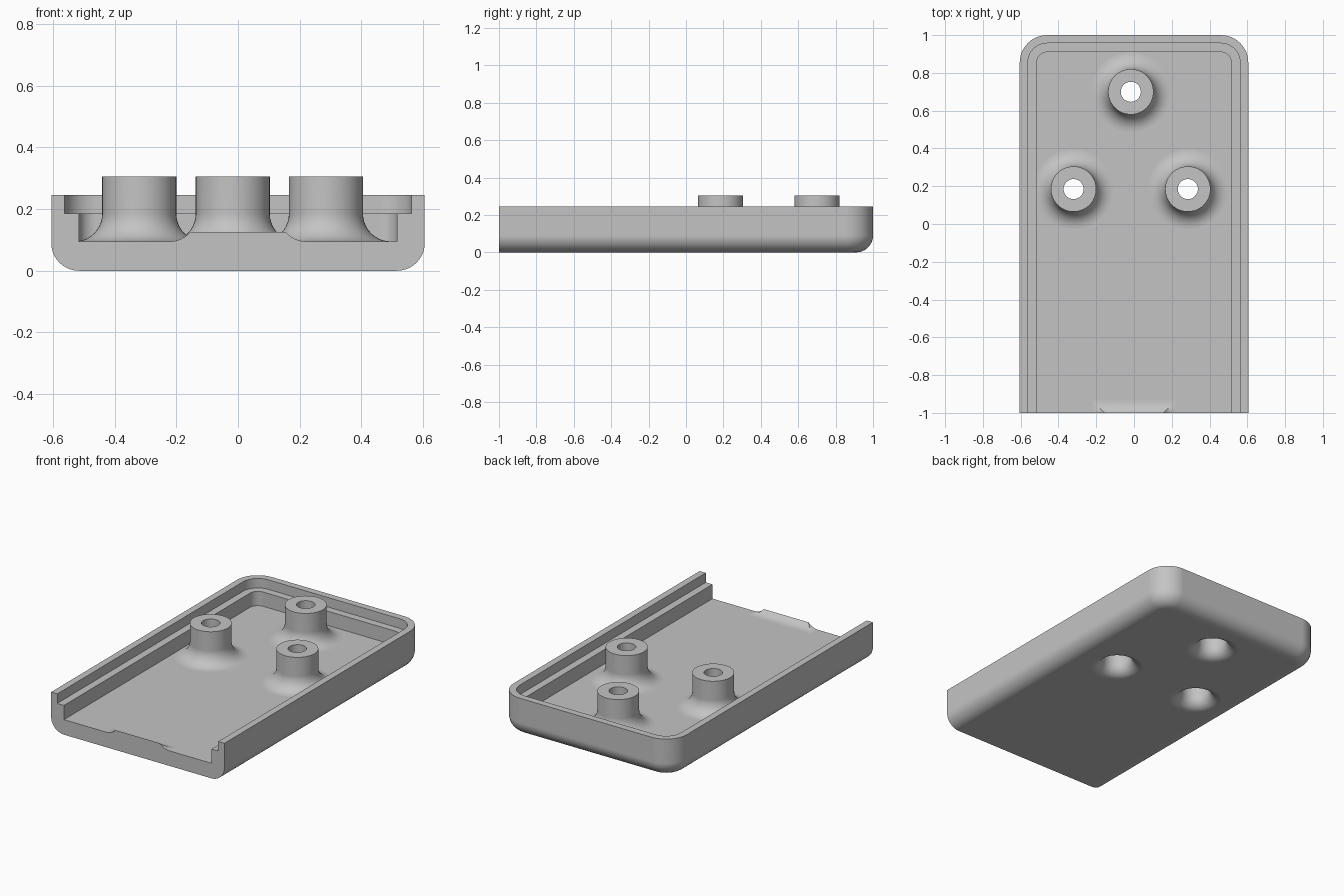
import bpy, bmesh
from math import sin, cos, pi, sqrt

cube = bpy.data.objects.get("Cube")
if cube:
    bpy.data.objects.remove(cube)

grey = bpy.data.materials.new("light grey")
grey.use_nodes = True
grey.diffuse_color = (0.55, 0.55, 0.55, 1)
grey.node_tree.nodes["Principled BSDF"].inputs["Base Color"].default_value = (0.55, 0.55, 0.55, 1)

FRONT, FLOOR, LEDGE, RIM = -1.0, 0.095, 0.185, 0.245


def make(name, bm):
    bmesh.ops.remove_doubles(bm, verts=bm.verts, dist=1e-5)
    bmesh.ops.recalc_face_normals(bm, faces=bm.faces)
    mesh = bpy.data.meshes.new(name)
    bm.to_mesh(mesh)
    bm.free()
    mesh.materials.append(grey)
    obj = bpy.data.objects.new(name, mesh)
    bpy.context.collection.objects.link(obj)
    return obj


def activate(obj):
    bpy.ops.object.select_all(action='DESELECT')
    obj.select_set(True)
    bpy.context.view_layer.objects.active = obj


def smooth(obj):
    activate(obj)
    bpy.ops.object.shade_smooth_by_angle(angle=pi / 6)
    obj.modifiers.new("flat_face_normals", 'WEIGHTED_NORMAL').keep_sharp = True


def u_path(w, back, r, z, steps=12):
    """U-shaped outline, open at the front, with rounded back corners."""
    right = [(w, FRONT, z)]
    for i in range(steps + 1):
        a = i / steps * pi / 2
        right.append((w - r + r * cos(a), back - r + r * sin(a), z))
    return right + [(-x, y, z) for x, y, z in reversed(right)]


def loft_u(name, rings):
    """Skin U outlines, then close the first, the last and the front."""
    bm = bmesh.new()
    loops = [[bm.verts.new(p) for p in ring] for ring in rings]
    for a, b in zip(loops, loops[1:]):
        for i in range(len(a) - 1):
            bm.faces.new((a[i], a[i + 1], b[i + 1], b[i]))
    bm.faces.new(loops[0])
    bm.faces.new(loops[-1])
    bm.faces.new([l[0] for l in loops] + [l[-1] for l in reversed(loops)])
    return make(name, bm)


def lathe(name, profile, centre, segments=48):
    """Spin a closed (radius, z) profile around a vertical axis."""
    bm = bmesh.new()
    loops = []
    for s in range(segments):
        a = 2 * pi * s / segments
        loops.append([bm.verts.new((centre[0] + r * cos(a), centre[1] + r * sin(a), z))
                      for r, z in profile])
    n = len(profile)
    for s in range(segments):
        a, b = loops[s], loops[(s + 1) % segments]
        for i in range(n):
            j = (i + 1) % n
            bm.faces.new((a[i], b[i], b[j], a[j]))
    return make(name, bm)


# Tray: rounded underside, rim, stepped ledge and floor
EDGE = 0.09
rings = []
for i in range(11):
    a = i / 10 * pi / 2
    d = EDGE * (1 - sin(a))
    rings.append(u_path(0.605 - d, 1 - d, 0.145 - d, EDGE * (1 - cos(a))))
for inset, z in ((0, RIM), (0.043, RIM), (0.043, LEDGE), (0.09, LEDGE), (0.09, FLOOR)):
    rings.append(u_path(0.605 - inset, 1 - inset, 0.145 - inset, z))
tray = loft_u("tray", rings)

# Screw bosses: tubes flared onto the floor, with rounded bores underneath
BOSS_R, BOSS_TOP, FLARE = 0.12, 0.305, 0.09
HOLE_R, BORE_R, BORE_TOP, LIP = 0.053, 0.085, 0.2, 0.07
profile = [(BORE_R + LIP, FLOOR)]
for i in range(11):
    a = i / 10 * pi / 2
    profile.append((BOSS_R + FLARE * (1 - sin(a)), FLOOR + FLARE * (1 - cos(a))))
profile += [(BOSS_R, BOSS_TOP), (HOLE_R, BOSS_TOP), (HOLE_R, BORE_TOP), (BORE_R, BORE_TOP)]
for i in range(11):
    a = i / 10 * pi / 2
    profile.append((BORE_R + LIP * (1 - cos(a)), LIP * (1 - sin(a))))

bosses = {"back_boss": (-0.017, 0.7), "right_boss": (-0.32, 0.185), "left_boss": (0.285, 0.185)}
for name, centre in bosses.items():
    # Opening through the tray where the boss sits
    bm = bmesh.new()
    bmesh.ops.create_cone(bm, cap_ends=True, segments=48, radius1=BORE_R + LIP,
                          radius2=BORE_R + LIP, depth=0.4)
    bmesh.ops.translate(bm, verts=bm.verts, vec=(*centre, 0))
    cutter = make("cutter", bm)
    cutter.hide_render = True
    cut = tray.modifiers.new("opening", 'BOOLEAN')
    cut.operation, cut.solver, cut.object = 'DIFFERENCE', 'EXACT', cutter
    activate(tray)
    bpy.ops.object.modifier_apply(modifier=cut.name)
    bpy.data.objects.remove(cutter)
    smooth(lathe(name, profile, centre))
smooth(tray)

# Low raised lip at the open front edge, with concave slopes and mitred corners
DEPTH = 0.067
rings = []
for i in range(9):
    d = DEPTH * i / 8
    z = FLOOR + FLARE - sqrt(FLARE ** 2 - d ** 2)
    rings.append(u_path(0.222 - d, FRONT + DEPTH - d, 0, z, 1))
smooth(loft_u("front_lip", rings))
